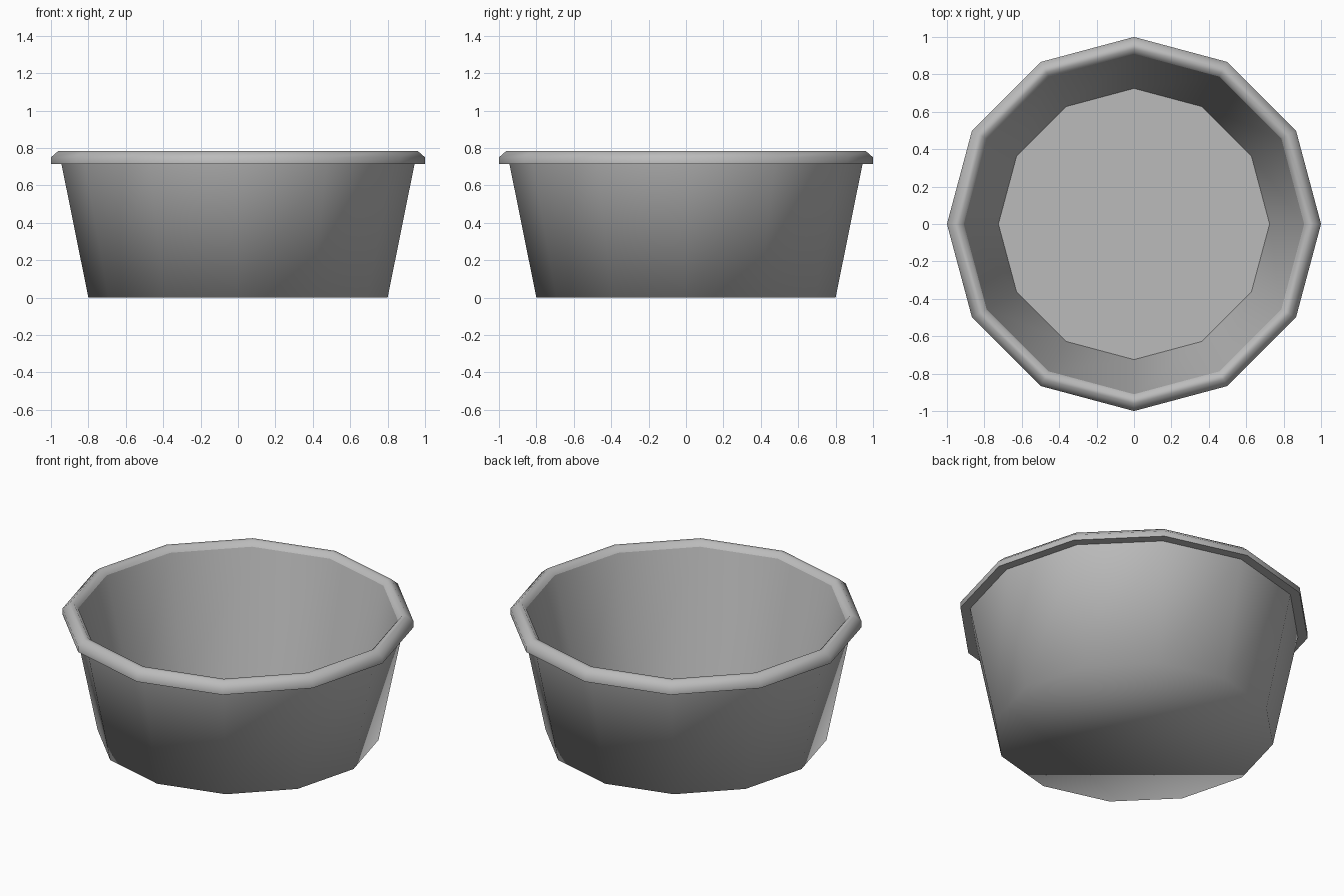
import bpy
import bmesh
from math import cos, sin, pi

cube = bpy.data.objects.get("Cube")
if cube:
    bpy.data.objects.remove(cube)

SIDES = 12

grey = bpy.data.materials.new("plain_grey")
grey.use_nodes = True
colour = (0.5, 0.5, 0.5, 1)
grey.diffuse_color = colour
grey.node_tree.nodes["Principled BSDF"].inputs["Base Color"].default_value = colour


def lathe(name, profile, cap=None, smooth=True, sharp=()):
    """Turn a (radius, height) profile listed bottom to top on the outside.
    cap fills the first ring, facing up or down; sharp lists creased rings."""
    bm = bmesh.new()
    rings = [[bm.verts.new((r * cos(2 * pi * i / SIDES), r * sin(2 * pi * i / SIDES), z))
              for i in range(SIDES)] for r, z in profile]
    for low, high in zip(rings, rings[1:]):
        for i in range(SIDES):
            j = (i + 1) % SIDES
            bm.faces.new((low[i], low[j], high[j], high[i]))
    if cap == "up":
        bm.faces.new(rings[0])
    elif cap == "down":
        bm.faces.new(rings[0][::-1])
    for face in bm.faces:
        face.smooth = smooth
    for k in sharp:
        for i in range(SIDES):
            bm.edges.get((rings[k][i], rings[k][(i + 1) % SIDES])).smooth = False
    mesh = bpy.data.meshes.new(name)
    bm.to_mesh(mesh)
    bm.free()
    mesh.materials.append(grey)
    obj = bpy.data.objects.new(name, mesh)
    bpy.context.collection.objects.link(obj)
    return obj


# Outer wall and base, softly shaded into each other
lathe("outer_wall", [(0.8, 0), (0.945, 0.72)], cap="down")

# Rounded lip, rolling over into the inside wall
lathe("rim", [(0.94, 0.715), (1, 0.715), (1, 0.75), (0.96, 0.785),
              (0.935, 0.785), (0.91, 0.755)], sharp=(1,))
lathe("inner_wall", [(0.91, 0.755), (0.725, 0.015)])

# Flat floor inside
lathe("floor", [(0.725, 0.015)], cap="up", smooth=False)
